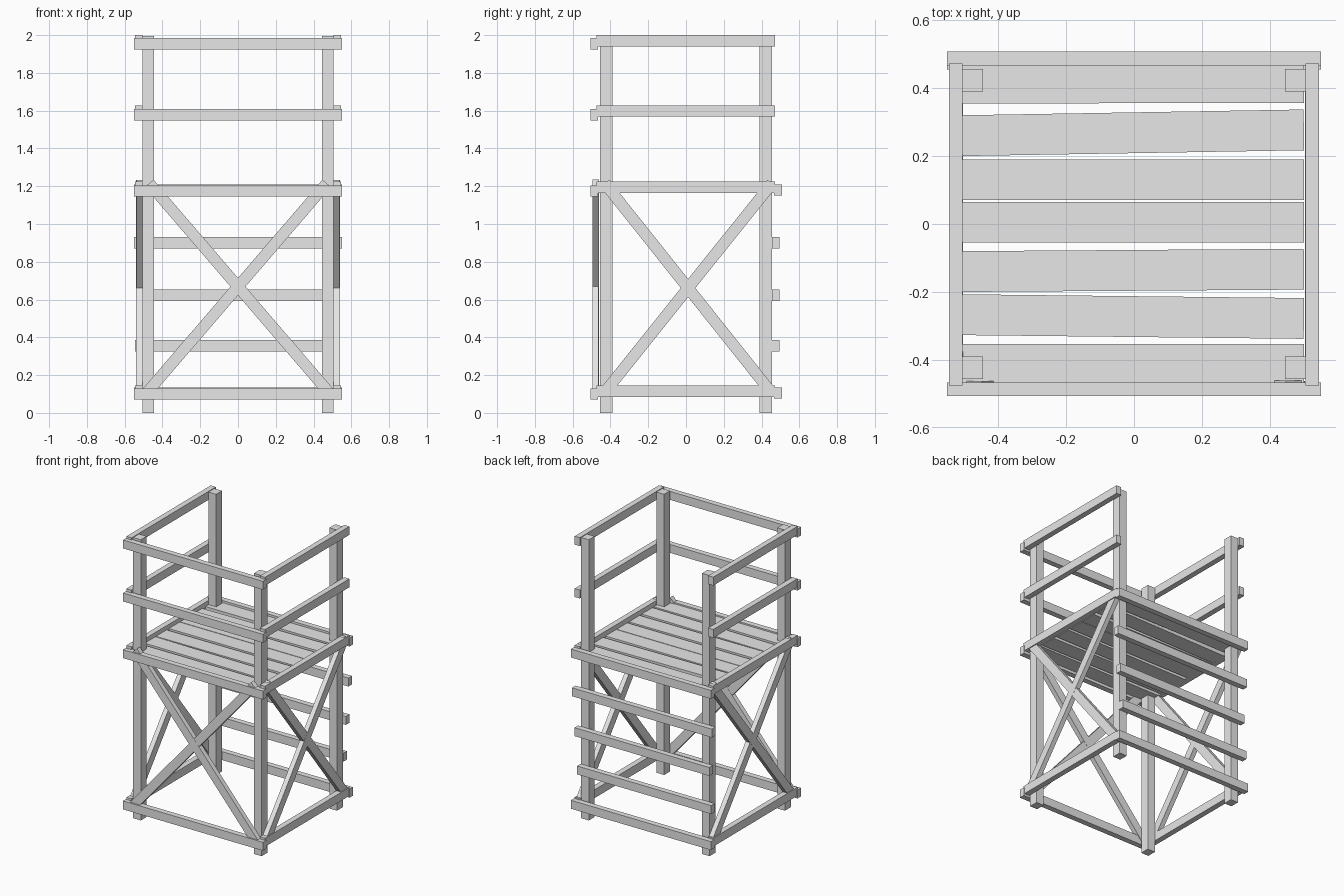
import bpy
from math import atan2
from mathutils import Vector, Matrix

cube = bpy.data.objects.get("Cube")
if cube:
    bpy.data.objects.remove(cube, do_unlink=True)

grey = bpy.data.materials.new("plain_grey")
grey.use_nodes = True
grey.diffuse_color = (0.8, 0.8, 0.8, 1)
grey.node_tree.nodes["Principled BSDF"].inputs["Base Color"].default_value = (0.8, 0.8, 0.8, 1)


def beam(name, start, end, width, thickness, side):
    """Square-cut timber from start to end; side is its thickness direction."""
    start, end = Vector(start), Vector(end)
    along = (end - start).normalized()
    side = Vector(side)
    across = side.cross(along)
    bpy.ops.mesh.primitive_cube_add(size=1)
    obj = bpy.context.object
    obj.name = obj.data.name = name
    turn = Matrix((along, side, across)).transposed().to_4x4()
    size = Matrix.Diagonal(((end - start).length, thickness, width, 1))
    obj.data.transform(turn @ size)
    obj.location = (start + end) / 2
    obj.data.materials.append(grey)
    return obj


X, Y, Z = (1, 0, 0), (0, 1, 0), (0, 0, 1)
RAIL = 0.06      # rail height and brace width
THICK = 0.04     # rail thickness

# Corner posts
for x, right in ((-0.475, "right"), (0.475, "left")):
    for y, front in ((-0.423, "front"), (0.423, "back")):
        beam(f"{front}_{right}_post", (x, y, 0), (x, y, 1.995), 0.06, 0.066, Y)

# Front rails
for z in (0.1, 1.175, 1.578, 1.955):
    beam("front_rail", (-0.55, -0.486, z), (0.55, -0.486, z), RAIL, THICK, Y)

# Back rails
for z in (0.105, 1.18):
    beam("back_rail", (-0.55, 0.487, z), (0.55, 0.487, z), RAIL, THICK, Y)

# Ladder rungs on the back
for z, left, right in ((0.355, -0.545, 0.51), (0.622, -0.53, 0.53), (0.9, -0.55, 0.55)):
    beam("ladder_rung", (left, 0.475, z), (right, 0.475, z), RAIL, THICK, Y)

# Side rails and crossed side braces
for s, name in ((-1, "right"), (1, "left")):
    for z in (0.115, 1.195, 1.598, 1.97):
        beam(f"{name}_side_rail", (s * 0.525, -0.475, z), (s * 0.525, 0.472, z), RAIL, THICK, X)
    beam(f"{name}_rising_brace", (s * 0.522, -0.43, 0.11), (s * 0.522, 0.455, 1.215), RAIL, 0.034, X)
    beam(f"{name}_falling_brace", (s * 0.521, -0.43, 1.215), (s * 0.521, 0.45, 0.11), RAIL, 0.034, X)

# Crossed front braces
for s, y in ((-1, -0.479), (1, -0.478)):
    beam("front_brace", (-s * 0.48, y, 0.11), (s * 0.47, y, 1.215), RAIL, 0.034, Y)

# Platform planks, a few laid slightly askew
planks = ((0.415, 0.416), (0.26, 0.277), (0.13, 0.13), (0.005, 0.005),
          (-0.14, -0.133), (-0.267, -0.278), (-0.413, -0.413))
for y_right, y_left in planks:
    beam("platform_plank", (-0.505, y_right, 1.18), (0.5, y_left, 1.18), 0.12, 0.03, Z)
